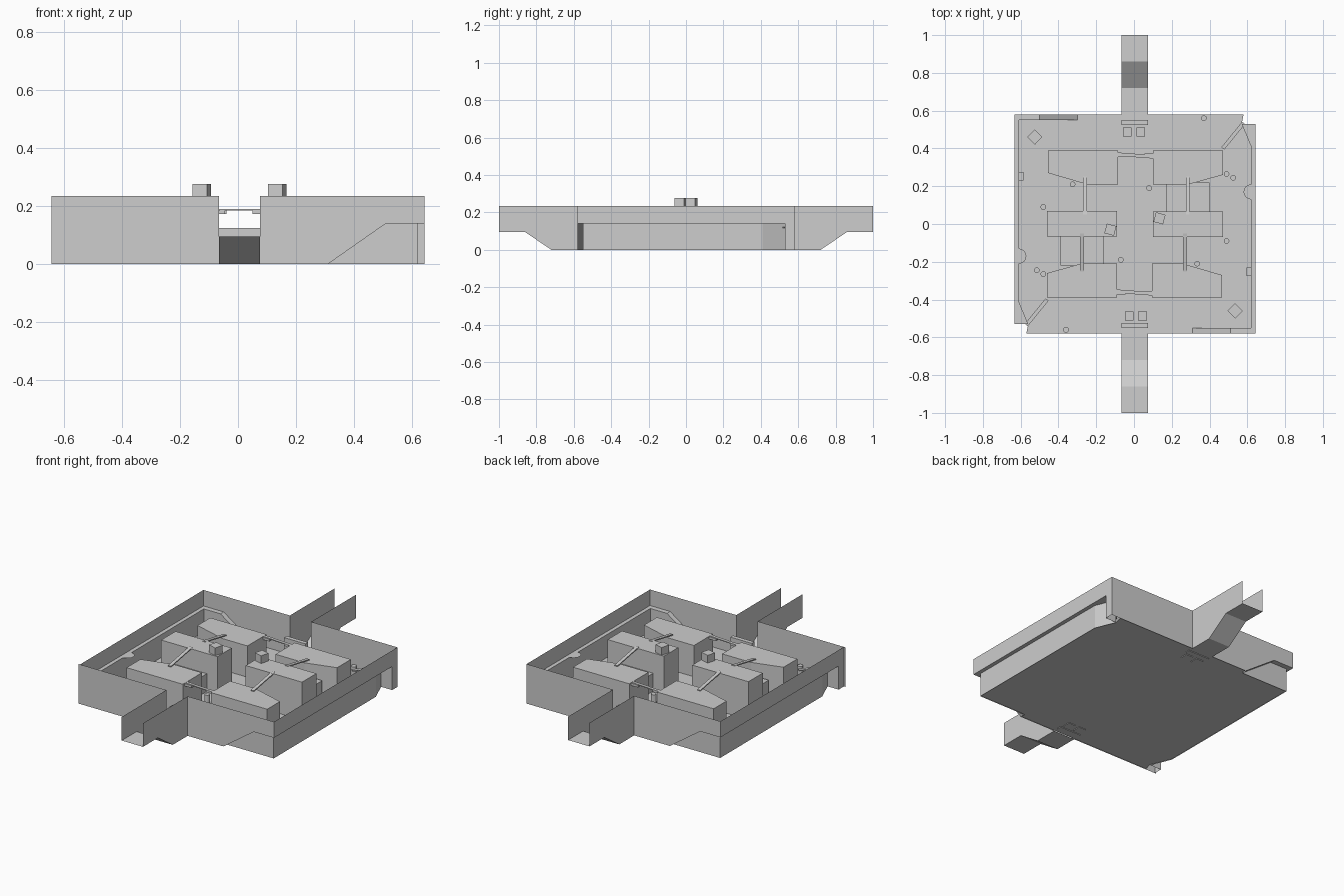
import bpy, bmesh, math
from mathutils import Vector, Matrix

old = bpy.data.objects.get("Cube")
if old:
    bpy.data.objects.remove(old, do_unlink=True)

grey = bpy.data.materials.new("plain_grey")
grey.diffuse_color = (0.61, 0.61, 0.61, 1)
grey.use_nodes = True
grey.node_tree.nodes["Principled BSDF"].inputs["Base Color"].default_value = (0.61, 0.61, 0.61, 1)

CX = 0.005              # turning axis of the layout
HX, HY = 0.643, 0.58    # half size of the walled yard
TOP, LEDGE, FLOOR = 0.235, 0.14, 0.004
GL, GR = -0.065, 0.075  # gate opening


def make(name, bm):
    me = bpy.data.meshes.new(name)
    bm.to_mesh(me)
    bm.free()
    me.materials.append(grey)
    ob = bpy.data.objects.new(name, me)
    bpy.context.collection.objects.link(ob)
    return ob


def turned(p):
    return Vector((max(-HX, min(HX, 2 * CX - p[0])), -p[1], p[2]))


def both_halves(name, bm):
    """Make the part and its half-turn twin."""
    twin = bm.copy()
    for v in twin.verts:
        v.co = turned(v.co)
    make("front_" + name, bm)
    make("back_" + name, twin)


def sheets(name, polys):
    bm = bmesh.new()
    for poly in polys:
        bm.faces.new([bm.verts.new(p) for p in poly])
    both_halves(name, bm)


def prism(name, outline, z0, z1):
    bm = bmesh.new()
    face = bm.faces.new([bm.verts.new((x, y, z0)) for x, y in outline])
    grown = bmesh.ops.extrude_face_region(bm, geom=[face], use_keep_orig=True)
    for v in grown["geom"]:
        if isinstance(v, bmesh.types.BMVert):
            v.co.z = z1
    bmesh.ops.recalc_face_normals(bm, faces=bm.faces)
    both_halves(name, bm)


def rect(x0, x1, y0, y1):
    return [(x0, y0), (x1, y0), (x1, y1), (x0, y1)]


def ring(x, y, r, n=12, turn=0.0):
    return [(x + r * math.cos(turn + math.tau * i / n),
             y + r * math.sin(turn + math.tau * i / n)) for i in range(n)]


def beam(name, a, b, width, thick):
    a, b = Vector(a), Vector(b)
    d = b - a
    bm = bmesh.new()
    bmesh.ops.create_cube(bm, size=1, matrix=Matrix.Translation((a + b) / 2)
                          @ d.to_track_quat('X', 'Z').to_matrix().to_4x4()
                          @ Matrix.Diagonal((d.length, width, thick, 1)))
    both_halves(name, bm)


# Yard floor, following the recessed lower walls
half = [(-0.57, -HY), (0.31, -HY), (0.31, -0.55), (0.62, -0.55), (0.62, 0.41), (0.57, 0.53)]
bm = bmesh.new()
bm.faces.new([bm.verts.new((x, y, FLOOR)) for x, y in half]
             + [bm.verts.new(turned((x, y, FLOOR))) for x, y in half])
make("yard_floor", bm)

# Outer walls with the gate opening and the cut-away lower corner
sheets("outer_wall", [
    [(-HX, -HY, 0), (GL, -HY, 0), (GL, -HY, TOP), (-HX, -HY, TOP)],
    [(GR, -HY, 0), (0.31, -HY, 0), (0.51, -HY, LEDGE), (HX, -HY, LEDGE),
     (HX, -HY, TOP), (GR, -HY, TOP)],
])
sheets("side_wall", [
    [(HX, -HY, LEDGE), (HX, 0.53, LEDGE), (HX, 0.53, 0), (HX, HY, 0), (HX, HY, TOP), (HX, -HY, TOP)],
    [(HX, 0.53, 0), (0.57, 0.53, 0), (0.57, 0.53, LEDGE), (HX, 0.53, LEDGE)],
])

# Recessed lower walls, sloping return and ledge
lower = [(0.62, -0.55), (0.62, 0.41), (0.57, 0.53)]
walls = [[(a[0], a[1], 0), (b[0], b[1], 0), (b[0], b[1], LEDGE), (a[0], a[1], LEDGE)]
         for a, b in zip(lower, lower[1:])]
sheets("lower_wall", walls + [
    [(0.31, -0.55, 0), (0.62, -0.55, 0), (0.62, -0.55, LEDGE), (0.51, -0.55, LEDGE)],
    [(0.31, -HY, 0), (0.31, -0.55, 0), (0.51, -0.55, LEDGE), (0.51, -HY, LEDGE)],
])
sheets("ledge", [[(x, y, LEDGE) for x, y in
                  [(HX, 0.53), (0.57, 0.53), (0.62, 0.41), (0.62, -0.55),
                   (0.51, -0.55), (0.51, -HY), (HX, -HY)]]])
sheets("round_shelf", [[(0.62 + 0.04 * math.cos(t), 0.17 + 0.04 * math.sin(t), LEDGE)
                        for t in [math.pi / 2 + math.pi * i / 8 for i in range(9)]]])

# Entrance channels: sloped floor strip and two cheek walls
path = [(-HY, 0), (-0.72, 0), (-0.86, 0.095), (-1, 0.095)]
strip = [[(GL, a[0], a[1]), (GL, b[0], b[1]), (GR, b[0], b[1]), (GR, a[0], a[1])]
         for a, b in zip(path, path[1:])]
cheeks = [[(x, y, z) for y, z in path] + [(x, -1, TOP), (x, -HY, TOP)] for x in (GL, GR)]
sheets("channel", strip + cheeks)
prism("gate_barrier", rect(GL, GR, -0.55, -0.525), 0, 0.125)
for x in (-0.025, 0.045):
    prism("gate_crate", rect(x - 0.023, x + 0.023, -0.51, -0.463), 0, 0.05)

# Buildings
OUTER, MIDDLE = 0.19, 0.23
prism("left_house", [(-0.46, -0.39), (-0.09, -0.39), (-0.09, -0.21), (-0.28, -0.21), (-0.46, -0.26)],
      FLOOR, OUTER)
prism("right_house", [(0.095, -0.39), (0.465, -0.39), (0.465, -0.27), (0.26, -0.21), (0.095, -0.21)],
      FLOOR, OUTER)
prism("middle_house", rect(-0.46, -0.09, -0.065, 0.07), FLOOR, MIDDLE)
prism("low_link", rect(-0.39, -0.16, -0.22, -0.065), FLOOR, 0.11)
prism("roof_crate", ring(-0.125, -0.03, 0.037, 4, math.radians(30)), MIDDLE, 0.276)

# Planks between roofs, and to the ledge
beam("roof_plank_a", (-0.275, -0.25, OUTER + 0.004), (-0.275, -0.05, MIDDLE), 0.02, 0.006)
beam("roof_plank_b", (0.27, -0.25, OUTER + 0.004), (0.27, -0.05, MIDDLE), 0.02, 0.006)
beam("house_bridge", (-0.1, -0.355, 0.187), (0.1, -0.37, 0.187), 0.018, 0.005)
for x0, x1 in ((-0.09, -0.045), (0.05, 0.095)):
    prism("bridge_bracket", rect(x0, x1, -0.372, -0.354), 0.173, 0.187)
beam("corner_plank", (-0.46, -0.40, 0.12), (-0.57, -0.535, 0.12), 0.02, 0.006)

# Loose cover: barrels, turned crates and wall boxes
for x, y in [(-0.07, -0.19), (-0.22, -0.085), (-0.48, -0.265), (-0.515, -0.245),
             (-0.48, 0.09), (-0.325, 0.21), (-0.36, -0.56)]:
    prism("barrel", ring(x, y, 0.015), FLOOR, 0.06)
prism("turned_crate", ring(0.535, -0.46, 0.04, 4), FLOOR, 0.07)
prism("wall_box", rect(0.595, 0.62, -0.275, -0.23), FLOOR, 0.07)
